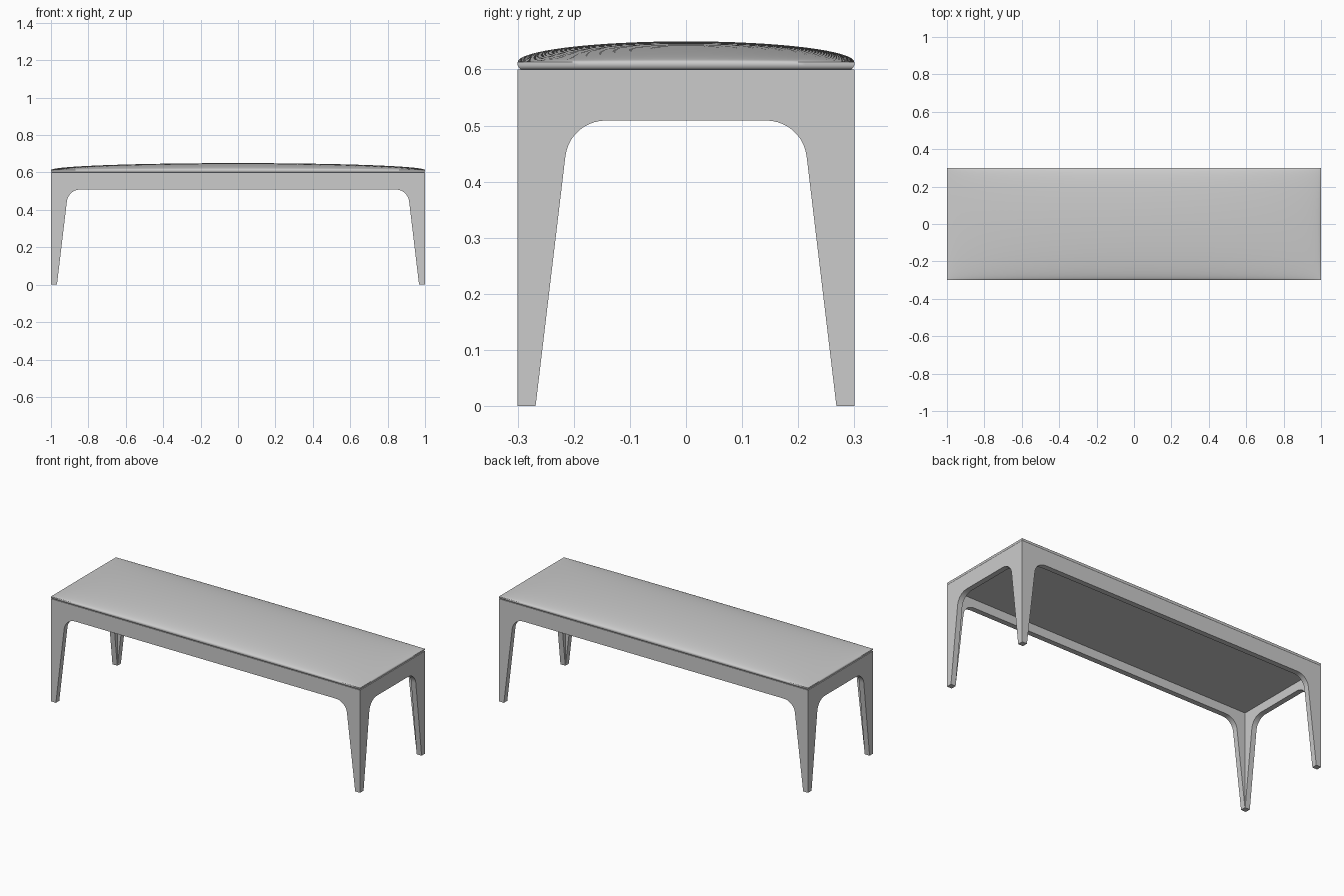
import bpy
import bmesh
import math
from mathutils import Vector

cube = bpy.data.objects.get("Cube")
if cube:
    bpy.data.objects.remove(cube, do_unlink=True)

HALF_X, HALF_Y, FRAME_H = 1.0, 0.3, 0.6
WALL = 0.031          # thickness of the apron and legs
DECK_BOTTOM = 0.56    # underside of the deck
ARCH_TOP = 0.509


def make_object(name, bm):
    bmesh.ops.recalc_face_normals(bm, faces=bm.faces)
    mesh = bpy.data.meshes.new(name)
    bm.to_mesh(mesh)
    bm.free()
    obj = bpy.data.objects.new(name, mesh)
    bpy.context.collection.objects.link(obj)
    return obj


def box(name, half_x, half_y, z0, z1):
    bm = bmesh.new()
    bmesh.ops.create_cube(bm, size=1)
    for v in bm.verts:
        v.co = (v.co.x * 2 * half_x, v.co.y * 2 * half_y, z0 + (v.co.z + 0.5) * (z1 - z0))
    return make_object(name, bm)


def arch_points(half):
    """Opening between two tapered legs with rounded upper corners."""
    start, corner, end = Vector((0.085, 0.445)), Vector((0.093, ARCH_TOP)), Vector((0.158, ARCH_TOP))
    h1, h2 = start.lerp(corner, 0.58), end.lerp(corner, 0.58)
    side = [Vector((0.02, -0.1))]
    steps = 10
    for i in range(steps + 1):
        t = i / steps
        s = 1 - t
        side.append(s**3 * start + 3 * s * s * t * h1 + 3 * s * t * t * h2 + t**3 * end)
    left = [(p.x - half, p.y) for p in side]
    return left + [(-u, z) for u, z in reversed(left)]


def arch_cutter(name, half, along_x):
    bm = bmesh.new()
    depth = 1.2
    verts = [bm.verts.new((u, -depth, z) if along_x else (-depth, u, z)) for u, z in arch_points(half)]
    face = bm.faces.new(verts)
    result = bmesh.ops.extrude_face_region(bm, geom=[face])
    moved = [g for g in result["geom"] if isinstance(g, bmesh.types.BMVert)]
    bmesh.ops.translate(bm, verts=moved, vec=(0, 2 * depth, 0) if along_x else (2 * depth, 0, 0))
    return make_object(name, bm)


def shade(obj, angle):
    bpy.ops.object.select_all(action="DESELECT")
    obj.select_set(True)
    bpy.context.view_layer.objects.active = obj
    bpy.ops.object.shade_smooth_by_angle(angle=math.radians(angle))


# Frame: hollow block with an arch cut through each pair of sides
frame = box("bench_frame", HALF_X, HALF_Y, 0, FRAME_H)
cutters = [
    box("cavity_cutter", HALF_X - WALL, HALF_Y - WALL, -0.1, DECK_BOTTOM),
    arch_cutter("long_side_cutter", HALF_X, True),
    arch_cutter("short_side_cutter", HALF_Y, False),
]
bpy.context.view_layer.objects.active = frame
for cutter in cutters:
    cutter.hide_render = True
    mod = frame.modifiers.new(cutter.name, "BOOLEAN")
    mod.operation, mod.solver, mod.object = "DIFFERENCE", "EXACT", cutter
    bpy.ops.object.modifier_apply(modifier=mod.name)
for cutter in cutters:
    bpy.data.objects.remove(cutter, do_unlink=True)
shade(frame, 25)


# Cushion: domed top over a thin rolled edge
def cushion(name, nx=48, ny=32):
    bm = bmesh.new()
    edge_z, rise = 0.613, 0.037

    def spread(i, n):
        return -math.cos(math.pi * i / n)

    grid = []
    for i in range(nx + 1):
        u = spread(i, nx)
        row = []
        for j in range(ny + 1):
            v = spread(j, ny)
            dome = math.sqrt(max(0, 1 - u * u) * max(0, 1 - v * v))
            row.append(bm.verts.new((u * HALF_X, v * HALF_Y, edge_z + rise * dome)))
        grid.append(row)
    for i in range(nx):
        for j in range(ny):
            bm.faces.new((grid[i][j], grid[i + 1][j], grid[i + 1][j + 1], grid[i][j + 1]))

    # Border loop, rolled under to meet the frame
    ring = [grid[i][0] for i in range(nx)] + [grid[nx][j] for j in range(ny)]
    ring += [grid[i][ny] for i in range(nx, 0, -1)] + [grid[0][j] for j in range(ny, 0, -1)]
    for inset, z in ((0, 0.607), (0.002, 0.603), (0.005, 0.6)):
        lower = [bm.verts.new((p.co.x, p.co.y, z)) for p in ring]
        for p in lower:
            p.co.x = max(-HALF_X + inset, min(HALF_X - inset, p.co.x))
            p.co.y = max(-HALF_Y + inset, min(HALF_Y - inset, p.co.y))
        for k in range(len(ring)):
            n = (k + 1) % len(ring)
            bm.faces.new((ring[k], lower[k], lower[n], ring[n]))
        ring = lower
    bm.faces.new(ring)
    bmesh.ops.remove_doubles(bm, verts=bm.verts, dist=0.0001)
    return make_object(name, bm)


shade(cushion("seat_cushion"), 50)
